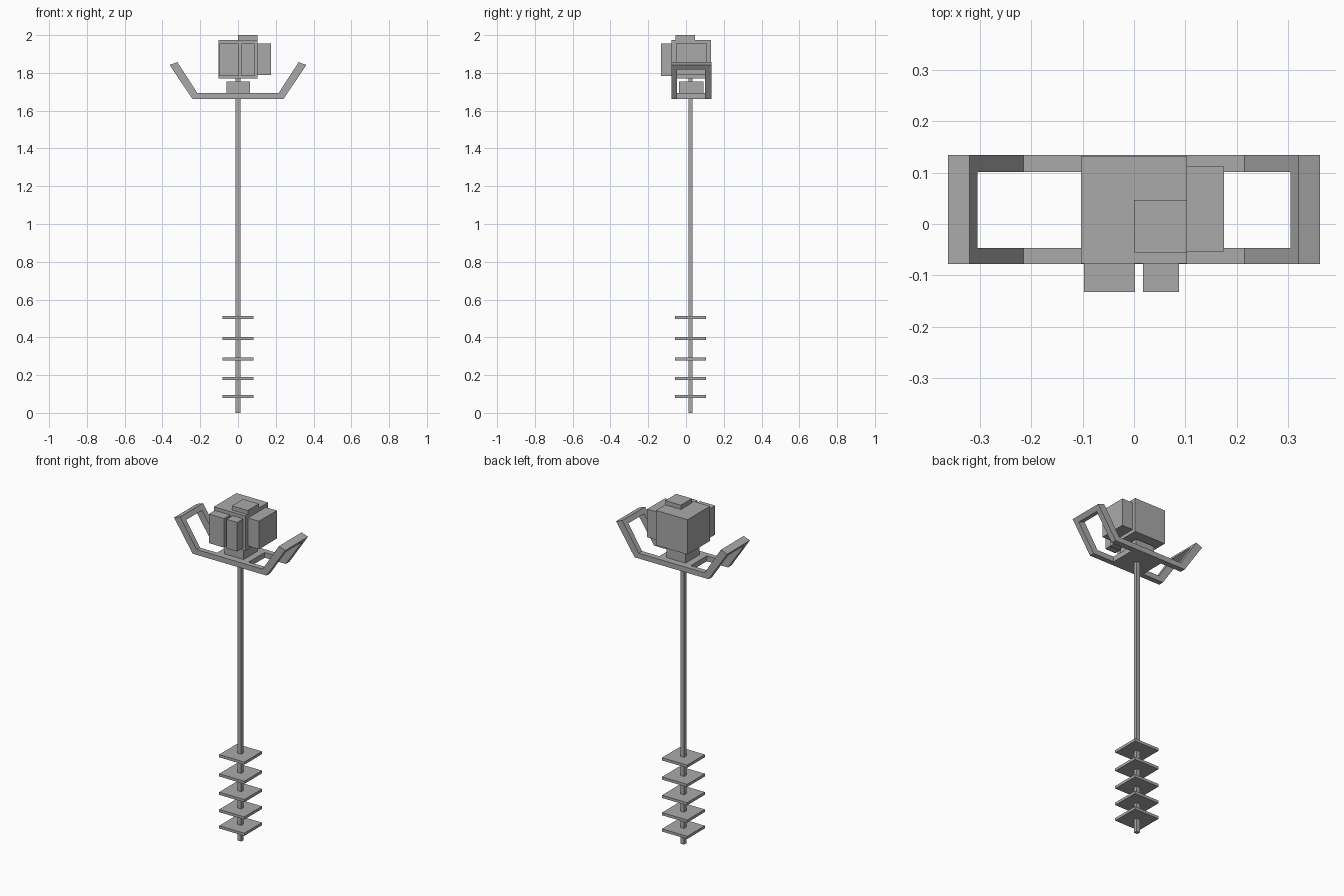
import bpy

if "Cube" in bpy.data.objects:
    bpy.data.objects.remove(bpy.data.objects["Cube"])

grey = bpy.data.materials.new("plain_grey")
grey.diffuse_color = (0.4, 0.4, 0.4, 1)
grey.use_nodes = True
grey.node_tree.nodes["Principled BSDF"].inputs["Base Color"].default_value = grey.diffuse_color


def add_mesh(name, verts, faces):
    mesh = bpy.data.meshes.new(name)
    mesh.from_pydata(verts, [], faces)
    mesh.materials.append(grey)
    obj = bpy.data.objects.new(name, mesh)
    bpy.context.collection.objects.link(obj)
    return obj


def prism(name, profile, y0, y1):
    """Extrude an x-z profile (counter-clockwise seen from the front) along y."""
    n = len(profile)
    verts = [(x, y0, z) for x, z in profile] + [(x, y1, z) for x, z in profile]
    faces = [list(range(n)), list(range(2 * n - 1, n - 1, -1))]
    for i in range(n):
        j = (i + 1) % n
        faces.append([j, i, i + n, j + n])
    return add_mesh(name, verts, faces)


def box(name, x0, x1, y0, y1, z0, z1):
    return prism(name, [(x0, z0), (x1, z0), (x1, z1), (x0, z1)], y0, y1)


# Motor block with the attached housings
box("motor_block", -0.103, 0.103, -0.077, 0.133, 1.77, 1.975)
box("top_cap", 0.0, 0.103, -0.056, 0.047, 1.975, 2.0)
box("side_tank", 0.103, 0.175, -0.054, 0.112, 1.79, 1.955)
box("front_housing_wide", -0.097, 0.002, -0.133, -0.077, 1.784, 1.955)
box("front_housing_narrow", 0.018, 0.088, -0.133, -0.077, 1.784, 1.955)

# Gearbox and base plate beneath the motor
box("gearbox", -0.062, 0.063, -0.037, 0.093, 1.693, 1.755)
box("base_plate", -0.103, 0.103, -0.047, 0.101, 1.662, 1.693)

# Handle frame: two bent rails joined by a grip at each end
right_half = [(0.241, 1.662), (0.362, 1.842), (0.321, 1.857), (0.215, 1.693)]
rail = right_half + [(-x, z) for x, z in reversed(right_half)]
prism("front_rail", rail, -0.078, -0.047)
prism("back_rail", rail, 0.101, 0.134)

grip = [(0.345, 1.817), (0.362, 1.842), (0.321, 1.857), (0.305, 1.832)]
prism("right_grip", grip, -0.047, 0.101)
prism("left_grip", [(-x, z) for x, z in reversed(grip)], -0.047, 0.101)

# Drive shaft and the stacked cutter plates
box("shaft", -0.012, 0.012, 0.013, 0.035, 0.0, 1.77)
for i, z in enumerate((0.087, 0.183, 0.285, 0.393, 0.506)):
    box(f"cutter_plate_{i + 1}", -0.082, 0.082, -0.058, 0.106, z - 0.008, z + 0.008)
